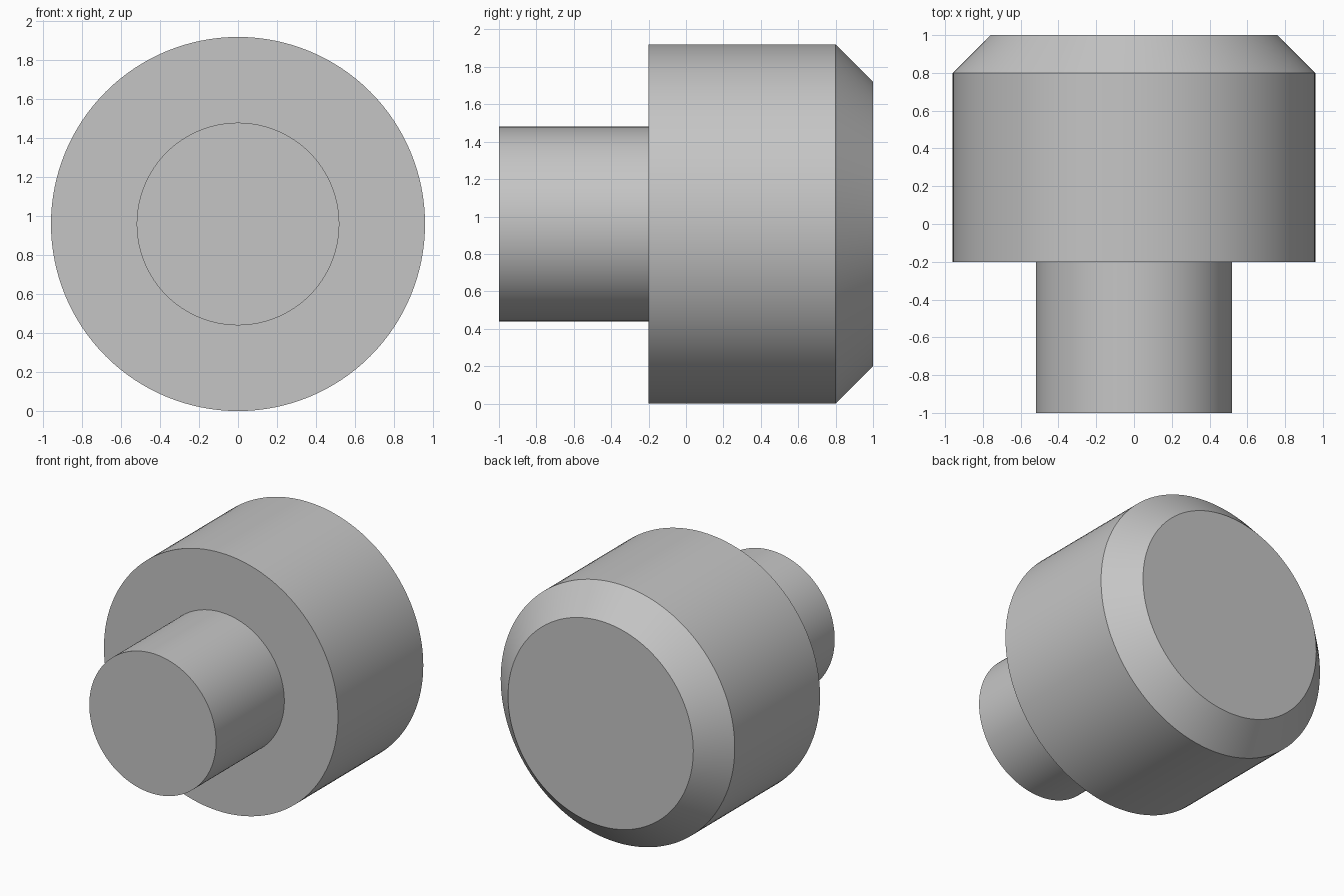
import bpy
import bmesh
import math
from mathutils import Matrix, Vector

cube = bpy.data.objects.get("Cube")
if cube:
    bpy.data.objects.remove(cube, do_unlink=True)

SEGMENTS = 128
HEAD_RADIUS = 0.96
SHANK_RADIUS = 0.52
CHAMFER = 0.2

# Plain grey metal
grey = bpy.data.materials.new("grey_metal")
grey.use_nodes = True
colour = (0.56, 0.56, 0.56, 1.0)
grey.diffuse_color = colour
grey.node_tree.nodes["Principled BSDF"].inputs["Base Color"].default_value = colour


def lathe(name, profile, centre, material):
    """Revolve (radius, y) points about the y axis and cap both ends."""
    bm = bmesh.new()
    rings = []
    for radius, y in profile:
        ring = []
        for i in range(SEGMENTS):
            a = math.tau * i / SEGMENTS
            ring.append(bm.verts.new((radius * math.cos(a), y, radius * math.sin(a))))
        rings.append(ring)
    for near, far in zip(rings, rings[1:]):
        for i in range(SEGMENTS):
            j = (i + 1) % SEGMENTS
            bm.faces.new((near[i], near[j], far[j], far[i]))
    bm.faces.new(rings[0])
    bm.faces.new(rings[-1])
    bmesh.ops.recalc_face_normals(bm, faces=bm.faces)
    bm.transform(Matrix.Translation(Vector(centre)))

    mesh = bpy.data.meshes.new(name)
    bm.to_mesh(mesh)
    bm.free()
    mesh.materials.append(material)
    obj = bpy.data.objects.new(name, mesh)
    bpy.context.collection.objects.link(obj)

    bpy.ops.object.select_all(action="DESELECT")
    obj.select_set(True)
    bpy.context.view_layer.objects.active = obj
    bpy.ops.object.shade_smooth_by_angle(angle=math.radians(30))
    return obj


# Stepped pin: narrow shank in front, wide head with a chamfered back edge
lathe(
    "stepped_pin",
    [
        (SHANK_RADIUS, -1.0),
        (SHANK_RADIUS, -0.2),
        (HEAD_RADIUS, -0.2),
        (HEAD_RADIUS, 1.0 - CHAMFER),
        (HEAD_RADIUS - CHAMFER, 1.0),
    ],
    (0, 0, HEAD_RADIUS),
    grey,
)
